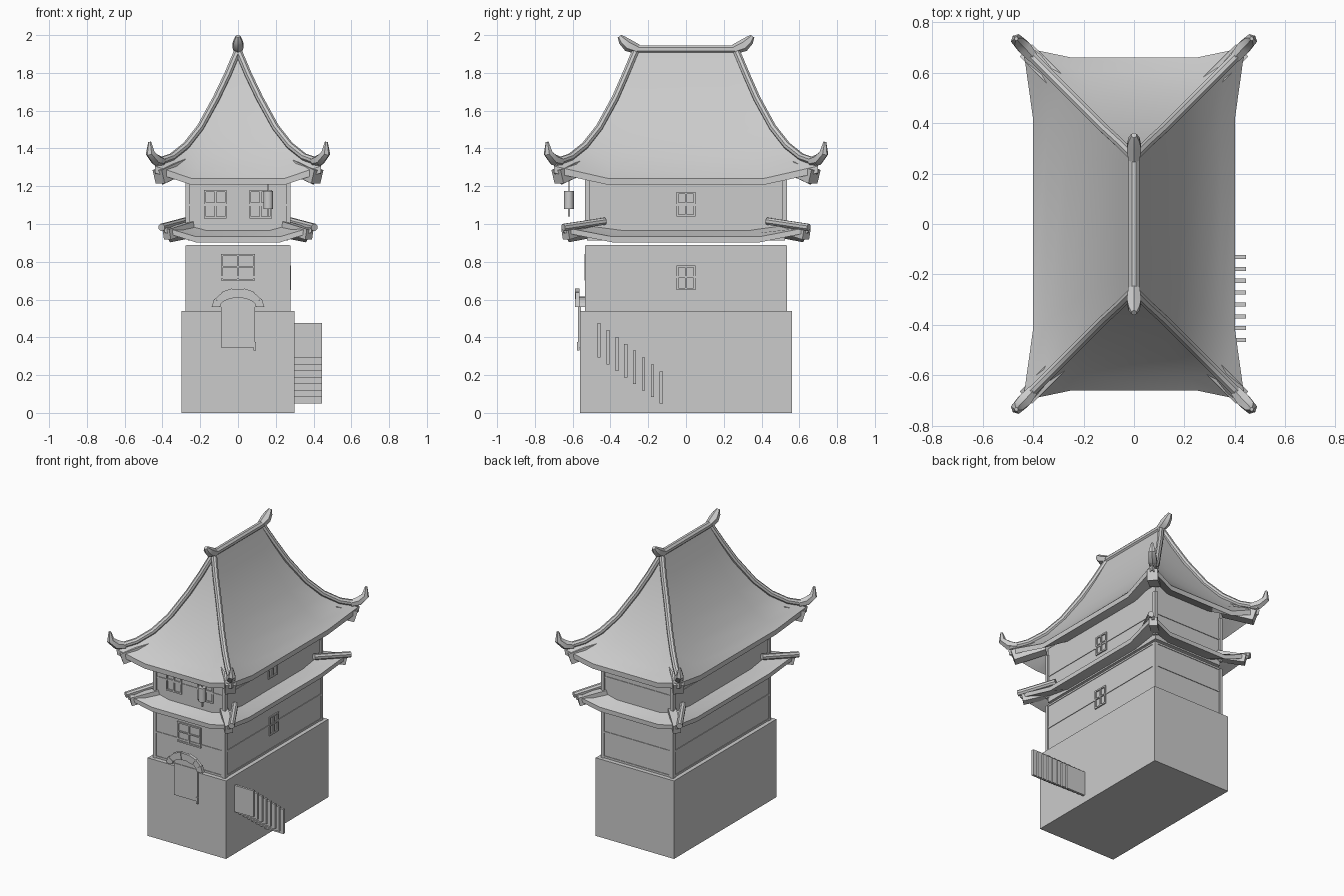
import bpy, bmesh, math
from mathutils import Vector

if "Cube" in bpy.data.objects:
    bpy.data.objects.remove(bpy.data.objects["Cube"])


def finish(name, bm, smooth=False):
    bmesh.ops.recalc_face_normals(bm, faces=bm.faces)
    me = bpy.data.meshes.new(name)
    bm.to_mesh(me)
    bm.free()
    ob = bpy.data.objects.new(name, me)
    bpy.context.collection.objects.link(ob)
    if smooth:
        bpy.ops.object.select_all(action='DESELECT')
        ob.select_set(True)
        bpy.context.view_layer.objects.active = ob
        bpy.ops.object.shade_smooth_by_angle(angle=math.radians(40))
    return ob


def box(name, x0, x1, y0, y1, z0, z1):
    bm = bmesh.new()
    bmesh.ops.create_cube(bm, size=1)
    for v in bm.verts:
        v.co = Vector((x0 + (v.co.x + .5) * (x1 - x0), y0 + (v.co.y + .5) * (y1 - y0),
                       z0 + (v.co.z + .5) * (z1 - z0)))
    return finish(name, bm)


def bridge(bm, rings):
    n = len(rings[0])
    for a, b in zip(rings, rings[1:]):
        for i in range(n):
            j = (i + 1) % n
            bm.faces.new((a[i], a[j], b[j], b[i]))


def sweep(name, path, radii, sides=8, squash=1.0, smooth=True):
    """Tube along a path, with a radius per point; squash scales the upright axis."""
    bm = bmesh.new()
    pts = [Vector(p) for p in path]
    flat = pts[-2] - pts[0]
    side = Vector((-flat.y, flat.x, 0)).normalized() if len(pts) > 2 else None
    rings = []
    for i, p in enumerate(pts):
        d = (pts[min(i + 1, len(pts) - 1)] - pts[max(i - 1, 0)]).normalized()
        s = side or d.cross(Vector((0, 0, 1))).normalized()
        u = s.cross(d).normalized()
        rings.append([bm.verts.new(p + radii[i] * (s * math.cos(t) + u * math.sin(t) * squash))
                      for t in [(k + .5) * math.tau / sides for k in range(sides)]])
    bridge(bm, rings)
    bm.faces.new(rings[0])
    bm.faces.new(rings[-1])
    return finish(name, bm, smooth)


def roof(name, levels, cap):
    """Rings of (half x, half y, z, corner flare, corner lift)."""
    bm = bmesh.new()
    rings = []
    for a, b, z, e, l in levels:
        q = [(a, b * .63, 0), (a + e, b + e, l), (a * .62, b, 0)]
        loop = [(x, y, h) for x, y, h in q]
        loop += [(-x, y, h) for x, y, h in reversed(q)]
        loop += [(-x, -y, h) for x, y, h in q]
        loop += [(x, -y, h) for x, y, h in reversed(q)]
        rings.append([bm.verts.new((x, y, z + h)) for x, y, h in loop])
    bridge(bm, rings)
    if cap:
        bm.faces.new(rings[0])
    return finish(name, bm, True)


CORNERS = [(sx, sy) for sx in (-1, 1) for sy in (-1, 1)]


def at(sx, sy, path):
    return [(sx * x, sy * y, z) for x, y, z in path]


# Stone base and two storeys
box("stone_base", -.30, .30, -.56, .56, 0, .54)
box("lower_walls", -.272, .272, -.53, .53, .54, .89)
box("upper_walls", -.265, .265, -.525, .525, .912, 1.30)

# Corner posts and horizontal beams
for sx, sy in CORNERS:
    for nm, z0, z1 in (("lower_post", .54, .885), ("upper_post", .94, 1.25)):
        x, y = sx * .265, sy * .524
        box(nm, x - .012, x + .012, y - .012, y + .012, z0, z1)
for nm, z, dx, dy in (("sill_beam", .55, .276, .534), ("middle_beam", .72, .276, .534),
                      ("top_beam", .88, .276, .534), ("upper_beam", 1.10, .269, .529)):
    box(nm, -dx, dx, -dy, dy, z - .006, z + .006)

# Upper roof: concave hip roof with flared corners
roof("upper_roof", [(.004, .262, 1.93, 0, 0), (.055, .315, 1.785, 0, 0), (.11, .37, 1.655, 0, 0),
                    (.19, .45, 1.505, 0, .01), (.27, .53, 1.385, 0, .02), (.345, .605, 1.295, .015, .04),
                    (.40, .66, 1.242, .04, .065), (.40, .66, 1.208, .038, .062),
                    (.255, .515, 1.275, 0, .05)], True)
# Lower skirt roof
roof("lower_roof", [(.25, .51, .97, 0, .025), (.31, .57, .95, .01, .03), (.36, .62, .933, .03, .05),
                    (.36, .62, .903, .028, .052), (.25, .51, .925, 0, .03)], False)

# Ridge, hip tubes, curled ends and corner rafters
sweep("main_ridge", [(0, -.27, 1.925), (0, .27, 1.925)], [.023] * 2)
for sy in (-1, 1):
    sweep("ridge_finial", at(1, sy, [(0, .255, 1.925), (0, .305, 1.945), (0, .335, 1.972), (0, .352, 1.994)]),
          [.026, .033, .025, .012], 6)
for sx, sy in CORNERS:
    sweep("hip_ridge", at(sx, sy, [(0, .265, 1.92), (.055, .32, 1.79), (.115, .375, 1.665),
                                   (.20, .46, 1.51), (.275, .535, 1.415), (.35, .61, 1.355),
                                   (.435, .695, 1.325)]), [.02] * 7)
    sweep("hip_finial", at(sx, sy, [(.40, .66, 1.33), (.435, .70, 1.34), (.465, .73, 1.375), (.467, .735, 1.435)]),
          [.024, .031, .025, .008], 6)
    sweep("lower_hip_ridge", at(sx, sy, [(.28, .43, 1.015), (.405, .65, .982)]), [.02] * 2)
    sweep("upper_rafter", at(sx, sy, [(.28, .54, 1.315), (.42, .68, 1.25)]), [.048] * 2, 4, 1.1, False)
    sweep("lower_rafter", at(sx, sy, [(.25, .51, .985), (.378, .638, .945)]), [.036] * 2, 4, 1.1, False)


# Windows: frame with a centre bar, on the front or the right wall
def window(c, z0, z1, w, wall, front):
    bars = [(-w, -w + .01, z0, z1), (w - .01, w, z0, z1), (-.005, .005, z0, z1),
            (-w, w, z0, z0 + .01), (-w, w, z1 - .01, z1),
            (-w, w, (z0 + z1) / 2, (z0 + z1) / 2 + .008)]
    for a, b, h0, h1 in bars:
        if front:
            box("front_window_bar", c + a, c + b, -wall - .008, -wall + .005, h0, h1)
        else:
            box("side_window_bar", wall - .005, wall + .008, c + a, c + b, h0, h1)


for c in (-.12, .12):
    window(c, 1.03, 1.18, .06, .525, True)
window(0, 1.04, 1.17, .05, .265, False)
window(0, .65, .78, .05, .272, False)
window(0, .70, .84, .09, .53, True)

# Front door with an arch of blocks and a handle
box("door_panel", -.09, .09, -.572, -.555, .345, .565)
bm = bmesh.new()
top = [bm.verts.new((.10 * math.cos(t), -.568, .56 + .055 * math.sin(t)))
       for t in [math.pi * k / 8 for k in range(9)]]
bm.faces.new(top)
r = bmesh.ops.extrude_face_region(bm, geom=bm.faces[:])
bmesh.ops.translate(bm, verts=[v for v in r['geom'] if isinstance(v, bmesh.types.BMVert)], vec=(0, .04, 0))
finish("door_top", bm)
for k in range(7):
    t0, t1 = math.pi * k / 7, math.pi * (k + 1) / 7
    g = .004 * (k % 2)
    bm = bmesh.new()
    rings = [[bm.verts.new((rx * math.cos(t), y, .56 + rz * math.sin(t)))
              for rx, rz, t in ((.097, .05, t0), (.14 - g, .102 - g, t0), (.14 - g, .102 - g, t1), (.097, .05, t1))]
             for y in (-.588 + g, -.565)]
    bridge(bm, rings)
    for q in rings:
        bm.faces.new(q)
    finish("arch_block", bm)
box("door_handle", .082, .094, -.578, -.565, .33, .375)

# Floating stair planks on the right
for i in range(8):
    y = -.46 + .047 * i
    box("stair_plank", .30, .445, y - .008, y + .008, .292 - .0345 * i, .475 - .0365 * i)

# Hanging lantern
sweep("lantern", [(.16, -.62, 1.08), (.16, -.6199, 1.09), (.16, -.6198, 1.175)], [.026] * 3, 10)
box("lantern_cord", .157, .163, -.623, -.617, 1.175, 1.25)
box("lantern_tassel", .155, .165, -.625, -.615, 1.04, 1.08)
